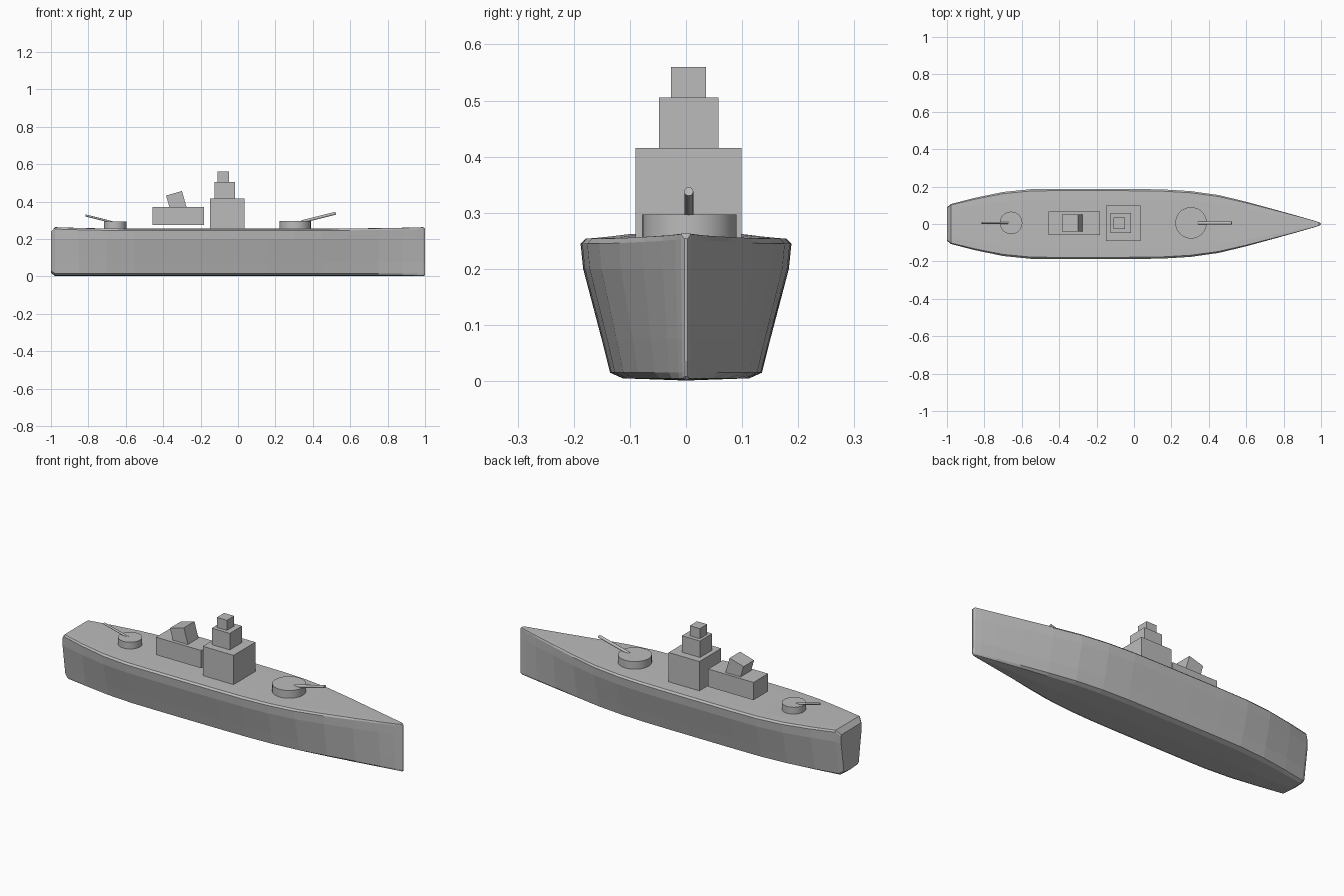
import bpy, bmesh, math
from mathutils import Vector

if "Cube" in bpy.data.objects:
    bpy.data.objects.remove(bpy.data.objects["Cube"])

grey = bpy.data.materials.new("ship grey")
grey.diffuse_color = (0.5, 0.5, 0.5, 1)
grey.use_nodes = True
grey.node_tree.nodes["Principled BSDF"].inputs["Base Color"].default_value = grey.diffuse_color


def finish(name, bm):
    bmesh.ops.recalc_face_normals(bm, faces=bm.faces)
    me = bpy.data.meshes.new(name)
    bm.to_mesh(me)
    bm.free()
    me.materials.append(grey)
    ob = bpy.data.objects.new(name, me)
    bpy.context.collection.objects.link(ob)
    return ob


def box(name, x0, x1, y0, y1, z0, z1, tilt=0):
    bm = bmesh.new()
    bmesh.ops.create_cube(bm, size=1)
    bmesh.ops.scale(bm, verts=bm.verts, vec=(x1 - x0, y1 - y0, z1 - z0))
    ob = finish(name, bm)
    ob.location = ((x0 + x1) / 2, (y0 + y1) / 2, (z0 + z1) / 2)
    ob.rotation_euler.y = math.radians(tilt)
    return ob


def rod(name, a, b, r, sides):
    a, b = Vector(a), Vector(b)
    bm = bmesh.new()
    bmesh.ops.create_cone(bm, cap_ends=True, segments=sides, radius1=r,
                          radius2=r, depth=(b - a).length)
    ob = finish(name, bm)
    ob.location = (a + b) / 2
    ob.rotation_euler = (b - a).to_track_quat('Z', 'Y').to_euler()
    for p in ob.data.polygons:
        p.use_smooth = len(p.vertices) == 4
    return ob


# Hull: a half section scaled along the length; (width share, height)
section = [(0, 0.255), (0.7, 0.255), (0.95, 0.254), (1, 0.245), (0.975, 0.2),
           (0.80, 0.075), (0.72, 0.015), (0.6, 0.005), (0, 0.001)]
ring = section + [(-w, z) for w, z in section[-2:0:-1]]
# (x, half width, sheer of the deck edge, vertical squeeze)
stations = [(-1, 0.09, 0, 0.86), (-0.978, 0.107, 0.008, 1), (-0.85, 0.14, 0.004, 1),
            (-0.7, 0.171, 0.001, 1), (-0.55, 0.186, 0, 1), (-0.4, 0.188, 0, 1),
            (-0.2, 0.188, 0, 1), (0, 0.187, 0, 1), (0.15, 0.185, 0, 1),
            (0.3, 0.176, 0, 1), (0.45, 0.155, 0, 1), (0.6, 0.119, 0.001, 1),
            (0.75, 0.078, 0.003, 1), (0.88, 0.042, 0.005, 1),
            (0.96, 0.019, 0.007, 1), (0.99, 0.009, 0.008, 1), (1, 0.003, 0.004, 0.96)]
bm = bmesh.new()
loops = []
for x, half, sheer, squeeze in stations:
    loops.append([bm.verts.new((x, w * half, 0.128 + (z - 0.128) * squeeze
                                + (sheer if z > 0.22 else 0))) for w, z in ring])
n = len(ring)
for a, b in zip(loops, loops[1:]):
    for i in range(n):
        bm.faces.new((a[i], a[(i + 1) % n], b[(i + 1) % n], b[i]))
bm.faces.new(loops[0])
bm.faces.new(loops[-1])
finish("hull", bm)

# Bridge tower, three stacked blocks
box("bridge_base", -0.15, 0.036, -0.09, 0.099, 0.245, 0.415)
box("bridge_middle", -0.125, -0.016, -0.048, 0.058, 0.415, 0.505)
box("bridge_top", -0.109, -0.048, -0.027, 0.036, 0.505, 0.56)

# Aft deckhouse with a tilted funnel
box("deckhouse", -0.456, -0.182, -0.058, 0.068, 0.274, 0.371)
box("funnel", -0.374, -0.286, -0.039, 0.052, 0.358, 0.446, tilt=-16)

# Gun turrets and barrels
rod("front_turret", (0.305, 0.006, 0.24), (0.305, 0.006, 0.297), 0.084, 32)
rod("front_barrel", (0.34, 0.005, 0.292), (0.523, 0.005, 0.338), 0.008, 16)
rod("rear_turret", (-0.657, 0.006, 0.24), (-0.657, 0.006, 0.293), 0.06, 32)
rod("rear_barrel", (-0.67, 0.006, 0.289), (-0.815, 0.006, 0.326), 0.0055, 16)
